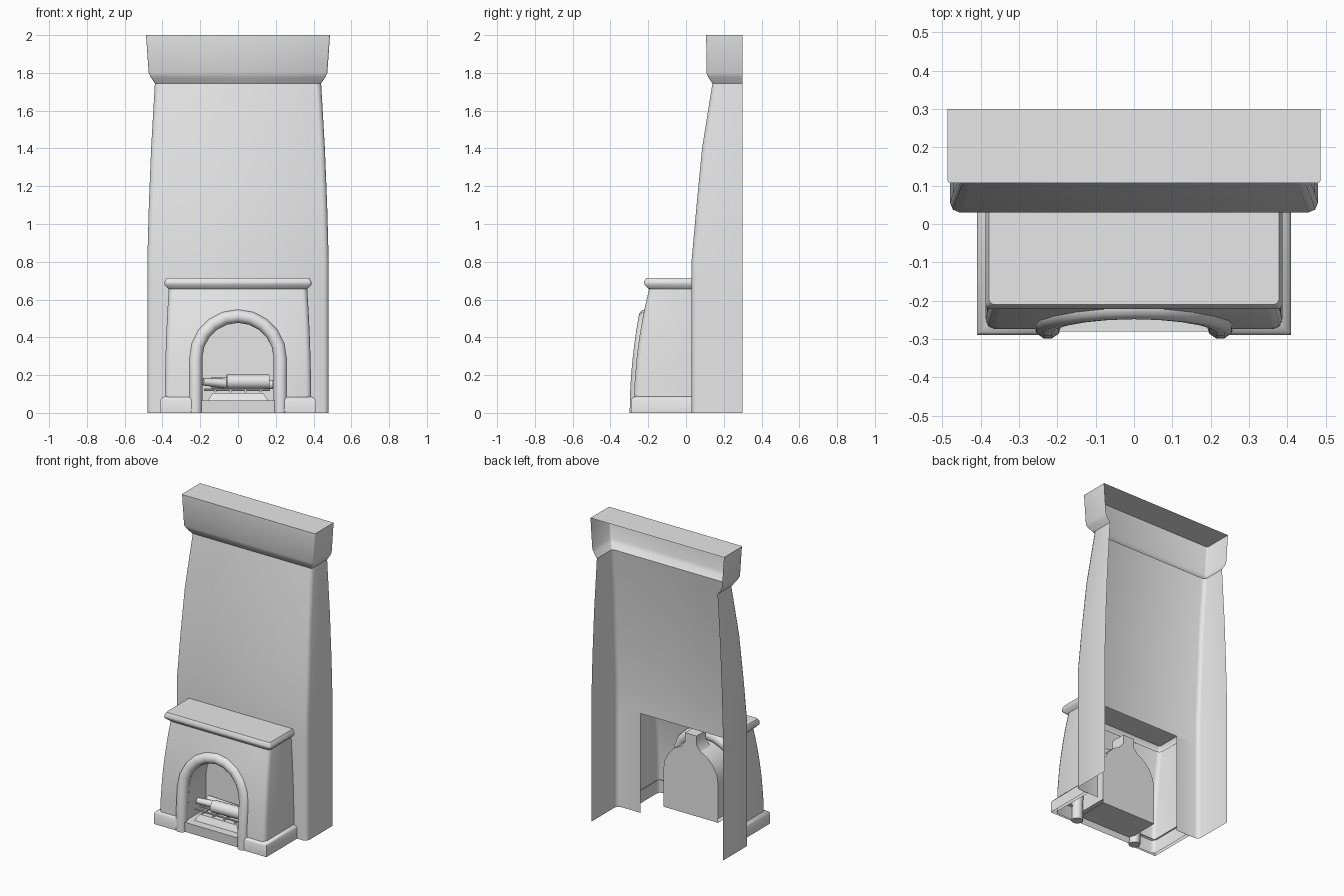
import bpy, bmesh, math
from mathutils import Vector

if "Cube" in bpy.data.objects:
    bpy.data.objects.remove(bpy.data.objects["Cube"], do_unlink=True)

stone = bpy.data.materials.new("grey_stone")
stone.use_nodes = True
GREY = (0.8, 0.8, 0.8, 1)
stone.diffuse_color = GREY
stone.node_tree.nodes["Principled BSDF"].inputs["Base Color"].default_value = GREY


def finish(name, bm):
    bmesh.ops.remove_doubles(bm, verts=bm.verts, dist=0.0005)
    bmesh.ops.recalc_face_normals(bm, faces=bm.faces)
    mesh = bpy.data.meshes.new(name)
    bm.to_mesh(mesh)
    bm.free()
    mesh.materials.append(stone)
    ob = bpy.data.objects.new(name, mesh)
    bpy.context.collection.objects.link(ob)
    bpy.ops.object.select_all(action='DESELECT')
    ob.select_set(True)
    bpy.context.view_layer.objects.active = ob
    bpy.ops.object.shade_smooth_by_angle(angle=math.radians(50))
    return ob


def loft(bm, rings, cyclic=False, cap_start=False, cap_end=False, mirror=False):
    for side in ((1, -1) if mirror else (1,)):
        vs = [[bm.verts.new((p[0] * side, p[1], p[2])) for p in r] for r in rings]
        n = len(vs[0])
        for a, b in zip(vs, vs[1:]):
            for i in range(n if cyclic else n - 1):
                j = (i + 1) % n
                bm.faces.new((a[i], a[j], b[j], b[i]))
        if cap_start:
            bm.faces.new(vs[0])
        if cap_end:
            bm.faces.new(vs[-1])


def shell_row(inner, half, front, back, z, c):
    # half of a U-shaped section: front wall, chamfered corner, side wall
    return [(inner, front, z), (half - c, front, z), (half - c * 0.3, front + c * 0.3, z),
            (half, front + c, z), (half, back, z)]


def body_front(z):
    return -0.277 + 0.19 * z * z


def body_half(z):
    return 0.388 - 0.05 * z * z


WALL, BACK = 0.03, 0.30

# chimney breast, open at the back and around the firebox
bm = bmesh.new()
loft(bm, [shell_row(0.31, 0.48, WALL, BACK, z, 0.025) for z in (0, 0.655)], mirror=True)
breast = [(0.48, WALL, 0.655), (0.48, WALL, 0.81), (0.472, 0.056, 1.1),
          (0.46, 0.085, 1.4), (0.44, 0.14, 1.745)]
loft(bm, [shell_row(0, h, y, BACK, z, 0.025) for h, y, z in breast], mirror=True)
finish("chimney_breast", bm)

# flared cap with a closed top
bm = bmesh.new()
cap = [(0.44, 0.14, 1.745), (0.462, 0.118, 1.777), (0.473, 0.108, 1.8), (0.487, 0.107, 2.0)]
loft(bm, [shell_row(0, h, y, BACK, z, 0.008) for h, y, z in cap], mirror=True)
top = shell_row(0, 0.487, 0.107, BACK, 2.0, 0.008)[1:]
bm.faces.new([bm.verts.new(p) for p in top + [(-x, y, z) for x, y, z in reversed(top)]])
finish("chimney_cap", bm)

# fireplace body with an arched opening
SPRING, OPEN = 0.2875, 0.2
arc = [math.radians(90 * i / 5) for i in range(6)]
arch = [(OPEN, 0.0), (OPEN, 0.15)] + [(OPEN * math.cos(t), SPRING + OPEN * math.sin(t)) for t in arc]
rows = arch + [(0, 0.57), (0, 0.66)]
bm = bmesh.new()
loft(bm, [shell_row(a, body_half(z), body_front(z), WALL, z, 0.025) for a, z in rows], mirror=True)
finish("fireplace_body", bm)

# mantel shelf
bm = bmesh.new()
shelf = [(0.365, -0.195, 0.655), (0.388, -0.22, 0.678), (0.388, -0.222, 0.695), (0.378, -0.21, 0.715)]
loft(bm, [shell_row(0, h, y, WALL, z, 0.012) for h, y, z in shelf], mirror=True)
top = shell_row(0, 0.378, -0.21, WALL, 0.715, 0.012)[1:]
bm.faces.new([bm.verts.new(p) for p in top + [(-x, y, z) for x, y, z in reversed(top)]])
finish("mantel_shelf", bm)

# plinth wrapped around both front corners
bm = bmesh.new()
section = [(0, 0), (0, 0.07), (0.008, 0.082), (0.03, 0.09)]
loft(bm, [[(0.21, -0.29 + d, z) for d, z in section],
          [(0.41 - d, -0.29 + d, z) for d, z in section],
          [(0.41 - d, WALL, z) for d, z in section]], mirror=True)
finish("plinth", bm)

# rounded arch moulding following the leaning front
MID, TUBE, SIDES = 0.225, 0.036, 10
path = [(MID, z, 0.0) for z in (0, 0.1, 0.2)]
path += [(MID * math.cos(t), SPRING + MID * math.sin(t), t) for t in (math.pi * i / 10 for i in range(11))]
path += [(-MID, z, math.pi) for z in (0.2, 0.1, 0)]
rings = []
for x, z, t in path:
    ring = []
    for k in range(SIDES):
        u = 2 * math.pi * k / SIDES
        r = TUBE * math.cos(u)
        ring.append((x + r * math.cos(t), body_front(z) + 0.012 - 0.035 * math.sin(u),
                     z + r * math.sin(t)))
    rings.append(ring)
bm = bmesh.new()
loft(bm, rings, cyclic=True, cap_start=True, cap_end=True)
finish("arch_moulding", bm)

# firebox: vault, back panel with flue neck, hearth
REAR, FLOOR = -0.05, 0.065
outline = [(OPEN, FLOOR)] + arch[1:]
bm = bmesh.new()
loft(bm, [[(x, body_front(z), z) for x, z in outline],
          [(x, REAR, z) for x, z in outline]], mirror=True)
half = [(OPEN, 0.04)] + arch[1:-2] + [(0.07, 0.475), (0.042, 0.51), (0.042, 0.57)]
panel = half + [(-x, z) for x, z in reversed(half)]
bm.faces.new([bm.verts.new((x, REAR, z)) for x, z in panel])
neck = [(0.07, 0.475), (0.042, 0.51), (0.042, 0.57)]
neck += [(-x, z) for x, z in reversed(neck)]
loft(bm, [[(x, y, z) for x, z in neck] for y in (REAR, -0.15)], cap_end=True)
finish("firebox", bm)

bm = bmesh.new()
loft(bm, [[(-OPEN, y, z), (OPEN, y, z)] for y, z in
          ((REAR, 0.04), (-0.27, 0.04), (-0.275, 0), (-0.28, FLOOR), (REAR, FLOOR))])
finish("hearth", bm)

# ash bed
bm = bmesh.new()
loft(bm, [[(sx * w, -0.14 + sy * d, z) for sx, sy in ((-1, -1), (1, -1), (1, 1), (-1, 1))]
          for w, d, z in ((0.16, 0.085, FLOOR), (0.135, 0.065, 0.105))], cyclic=True, cap_end=True)
finish("ash_bed", bm)


def rod(name, a, b, r0, r1, sides=10):
    a, b = Vector(a), Vector(b)
    d = b - a
    bm = bmesh.new()
    bmesh.ops.create_cone(bm, cap_ends=True, segments=sides, radius1=r0, radius2=r1, depth=d.length)
    ob = finish(name, bm)
    ob.rotation_euler = d.to_track_quat('Z', 'Y').to_euler()
    ob.location = (a + b) / 2


# logs and grate
rod("front_log", (-0.06, -0.17, 0.165), (0.165, -0.16, 0.165), 0.039, 0.039, 12)
rod("rear_log", (-0.14, -0.11, 0.155), (0.185, -0.1, 0.15), 0.035, 0.024)
rod("branch", (-0.185, -0.16, 0.165), (-0.06, -0.13, 0.155), 0.02, 0.025, 8)
for y in (-0.19, -0.14, -0.09):
    rod("grate_bar", (-0.18, y, 0.122), (0.17, y, 0.122), 0.006, 0.006, 6)
for x in (-0.12, -0.04, 0.04, 0.12):
    rod("grate_cross_bar", (x, -0.2, 0.114), (x, -0.08, 0.114), 0.006, 0.006, 6)
